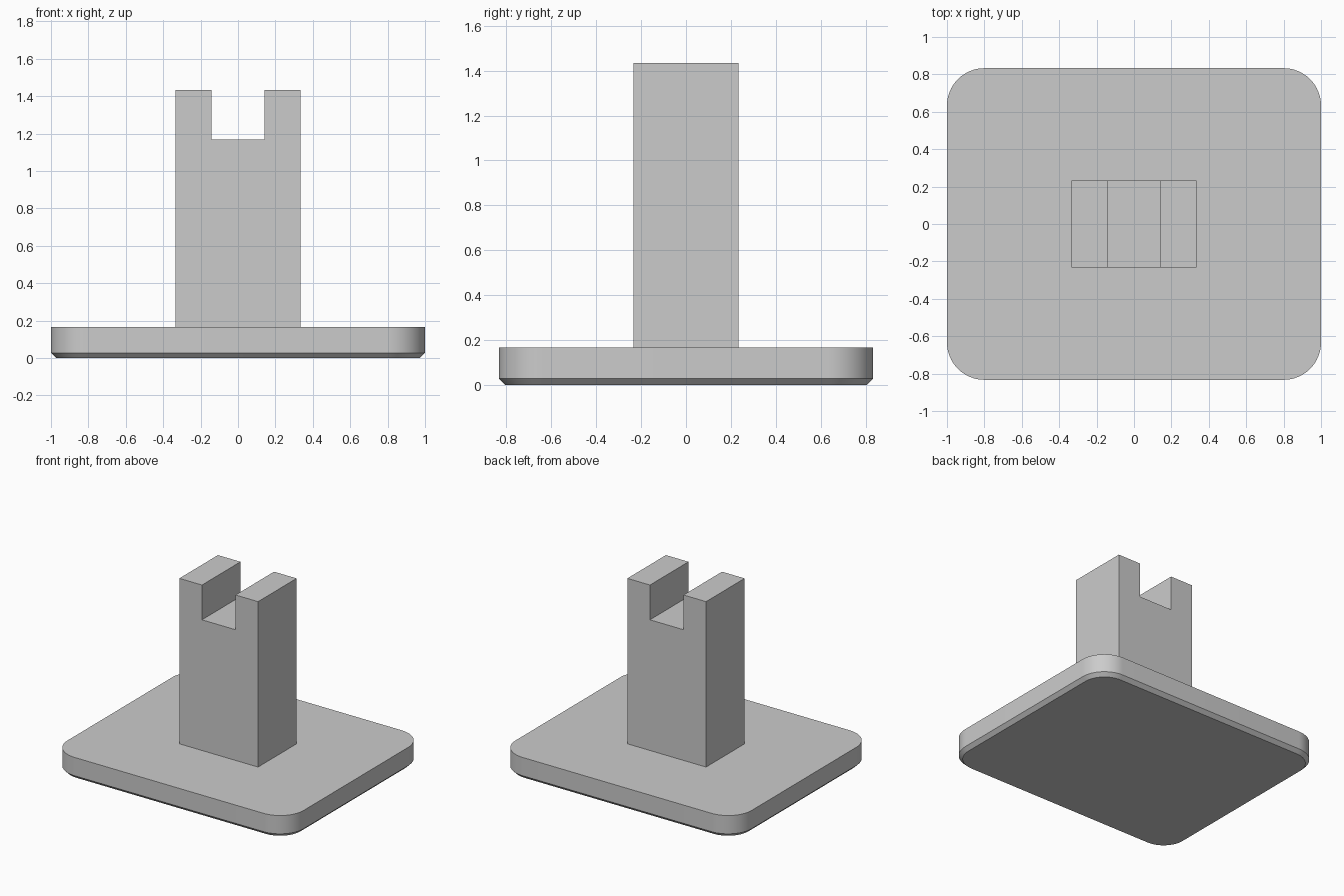
import bpy, bmesh
from math import cos, sin, pi, radians

cube = bpy.data.objects.get("Cube")
if cube:
    bpy.data.objects.remove(cube, do_unlink=True)

grey = bpy.data.materials.new("plain_grey")
grey.use_nodes = True
colour = (0.6, 0.6, 0.6, 1)
grey.diffuse_color = colour
grey.node_tree.nodes["Principled BSDF"].inputs["Base Color"].default_value = colour


def finish(bm, name):
    bmesh.ops.recalc_face_normals(bm, faces=bm.faces)
    mesh = bpy.data.meshes.new(name)
    bm.to_mesh(mesh)
    bm.free()
    mesh.materials.append(grey)
    obj = bpy.data.objects.new(name, mesh)
    bpy.context.collection.objects.link(obj)
    return obj


def rounded_ring(bm, half_x, half_y, radius, z, steps=16):
    """Loop of vertices around a rounded rectangle."""
    ring = []
    for i, (sx, sy) in enumerate([(1, 1), (-1, 1), (-1, -1), (1, -1)]):
        for k in range(steps + 1):
            a = (i + k / steps) * pi / 2
            ring.append(bm.verts.new((sx * (half_x - radius) + radius * cos(a),
                                      sy * (half_y - radius) + radius * sin(a), z)))
    return ring


# Base plate: rounded corners, chamfered lower edge
chamfer, base_top = 0.027, 0.167
bm = bmesh.new()
rings = [rounded_ring(bm, 1 - inset, 0.833 - inset, 0.2 - inset, z)
         for inset, z in [(chamfer, 0), (0, chamfer), (0, base_top)]]
for low, high in zip(rings, rings[1:]):
    for i in range(len(low)):
        j = (i + 1) % len(low)
        bm.faces.new((low[i], low[j], high[j], high[i]))
bm.faces.new(rings[0])
bm.faces.new(rings[-1])
base = finish(bm, "base_plate")
bpy.ops.object.select_all(action="DESELECT")
base.select_set(True)
bpy.context.view_layer.objects.active = base
bpy.ops.object.shade_smooth_by_angle(angle=radians(30))

# Post: slotted front profile, extruded from front to back
half_width, half_slot, half_depth = 0.333, 0.142, 0.233
slot_floor, post_top = 1.167, 1.433
right = [(half_width, base_top), (half_width, post_top),
         (half_slot, post_top), (half_slot, slot_floor)]
profile = right + [(-x, z) for x, z in reversed(right)]
bm = bmesh.new()
face = bm.faces.new([bm.verts.new((x, -half_depth, z)) for x, z in profile])
sides = bmesh.ops.extrude_face_region(bm, geom=[face], use_keep_orig=True)
moved = [v for v in sides["geom"] if isinstance(v, bmesh.types.BMVert)]
bmesh.ops.translate(bm, verts=moved, vec=(0, 2 * half_depth, 0))
finish(bm, "slotted_post")
